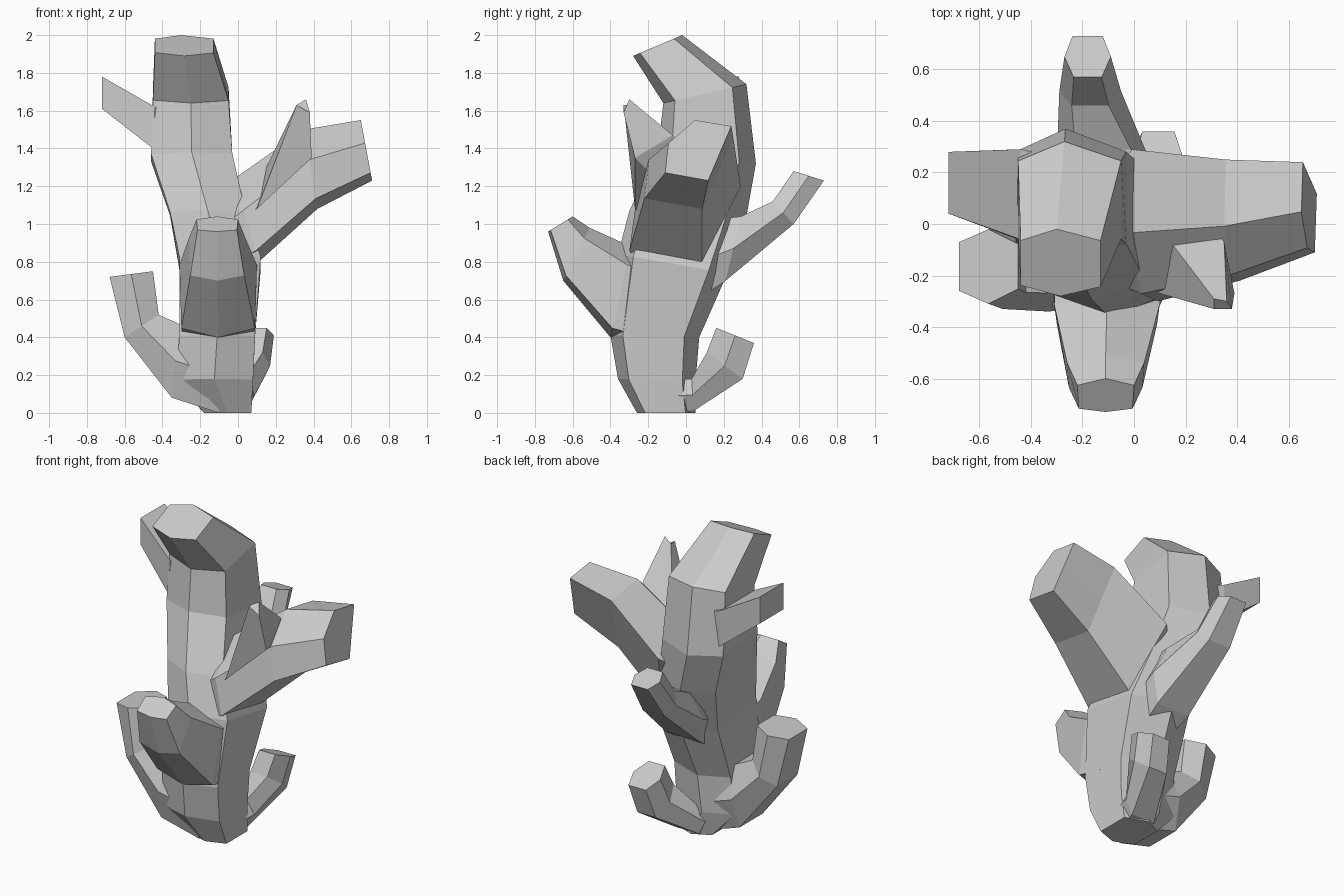
import bpy, bmesh

# Cross-section outlines: (t from lower/inner to upper/outer edge, s across the width)
POINTED = [(0, 0), (0.14, 1), (0.83, 1), (1, -0.1), (0.83, -1), (0.16, -1)]
FLAT = [(0, 0.65), (0.5, 1), (1, 0.6), (1, -0.6), (0.5, -1), (0, -0.65)]
RIDGED = [(0, 0), (0.1, 0.95), (0.8, 1), (1, 0.0), (0.8, -1), (0.1, -0.95)]
SKEWED = [(0, 0.3), (0.45, 0.65), (0.9, 1), (1, -0.1), (0.62, -0.9), (0.13, -1)]
QUAD = [(0, 1), (1, 1), (1, -1), (0, -1)]


def limb(name, plane, outline, rings):
    """Loft rings of (edge a, edge b, low, high): edges lie in the xz or yz plane."""
    bm = bmesh.new()
    loops = []
    for a, b, lo, hi in rings:
        loop = []
        for t, s in outline:
            p = a[0] + (b[0] - a[0]) * t
            z = a[1] + (b[1] - a[1]) * t
            w = (lo + hi) / 2 + s * (hi - lo) / 2
            loop.append(bm.verts.new((w, p, z) if plane == "yz" else (p, w, z)))
        loops.append(loop)
    n = len(outline)
    for l0, l1 in zip(loops, loops[1:]):
        for i in range(n):
            j = (i + 1) % n
            bm.faces.new((l0[i], l0[j], l1[j], l1[i]))
    bm.faces.new(loops[0][::-1])
    bm.faces.new(loops[-1])
    bmesh.ops.recalc_face_normals(bm, faces=bm.faces)
    mesh = bpy.data.meshes.new(name)
    bm.to_mesh(mesh)
    bm.free()
    obj = bpy.data.objects.new(name, mesh)
    bpy.context.collection.objects.link(obj)
    return obj


# Trunk, leaning back and then hooking forward at the top
limb("trunk", "yz", POINTED, [
    ((-0.26, 0.00), (0.05, 0.00), -0.18, 0.07),
    ((-0.36, 0.18), (0.05, 0.16), -0.33, 0.08),
    ((-0.40, 0.41), (0.07, 0.40), -0.31, 0.09),
    ((-0.36, 0.84), (0.22, 0.74), -0.31, 0.12),
    ((-0.30, 1.07), (0.32, 1.04), -0.36, 0.04),
    ((-0.15, 1.38), (0.37, 1.32), -0.46, -0.03),
    ((-0.12, 1.64), (0.32, 1.74), -0.45, -0.05),
    ((-0.28, 1.89), (-0.02, 2.00), -0.44, -0.13)])

# Large right branch
limb("right_branch", "xz", SKEWED, [
    ((0.00, 0.75), (-0.12, 1.15), -0.25, 0.18),
    ((0.11, 0.80), (-0.02, 1.24), -0.30, 0.29),
    ((0.42, 1.08), (0.35, 1.50), -0.22, 0.25),
    ((0.71, 1.23), (0.65, 1.55), -0.11, 0.24)])

# Thin spike on the right branch, with its rear root raised to meet the branch
spike = limb("right_spike", "xz", QUAD, [
    ((0.00, 1.03), (0.30, 1.28), -0.20, 0.05),
    ((0.10, 1.08), (0.39, 1.35), -0.27, -0.08),
    ((0.31, 1.63), (0.38, 1.59), -0.33, -0.29)])
for i, co in ((4, (0.15, -0.08, 1.30)), (5, (0.35, -0.07, 1.47)), (9, (0.36, -0.30, 1.66))):
    spike.data.vertices[i].co = co

# Short upper left branch
limb("upper_left_branch", "xz", QUAD, [
    ((-0.30, 1.30), (-0.30, 1.58), -0.02, 0.26),
    ((-0.45, 1.40), (-0.44, 1.62), -0.06, 0.29),
    ((-0.72, 1.61), (-0.72, 1.78), 0.04, 0.28)])

# Stout front branch
limb("front_branch", "yz", RIDGED, [
    ((-0.20, 0.35), (-0.10, 0.82), -0.30, 0.10),
    ((-0.40, 0.40), (-0.29, 0.88), -0.31, 0.10),
    ((-0.65, 0.70), (-0.51, 0.98), -0.26, 0.04),
    ((-0.73, 0.96), (-0.60, 1.04), -0.22, 0.00)])

# Low left branch, curling upwards
limb("low_left_branch", "xz", FLAT, [
    ((-0.10, 0.00), (-0.15, 0.42), -0.31, 0.03),
    ((-0.35, 0.08), (-0.31, 0.47), -0.34, 0.02),
    ((-0.60, 0.40), (-0.42, 0.52), -0.33, -0.01),
    ((-0.68, 0.72), (-0.45, 0.75), -0.31, -0.02)])

# Small low back branch
limb("low_back_branch", "yz", FLAT, [
    ((-0.06, 0.00), (-0.10, 0.18), -0.20, 0.07),
    ((0.04, 0.01), (0.03, 0.18), -0.16, 0.09),
    ((0.30, 0.18), (0.11, 0.32), -0.03, 0.17),
    ((0.36, 0.37), (0.16, 0.45), 0.00, 0.19)])

# Middle back branch
limb("mid_back_branch", "yz", FLAT, [
    ((0.00, 0.56), (0.10, 1.02), -0.24, 0.04),
    ((0.21, 0.70), (0.29, 1.04), -0.30, 0.06),
    ((0.57, 1.00), (0.46, 1.12), -0.29, -0.05),
    ((0.73, 1.23), (0.57, 1.28), -0.27, -0.09)])
